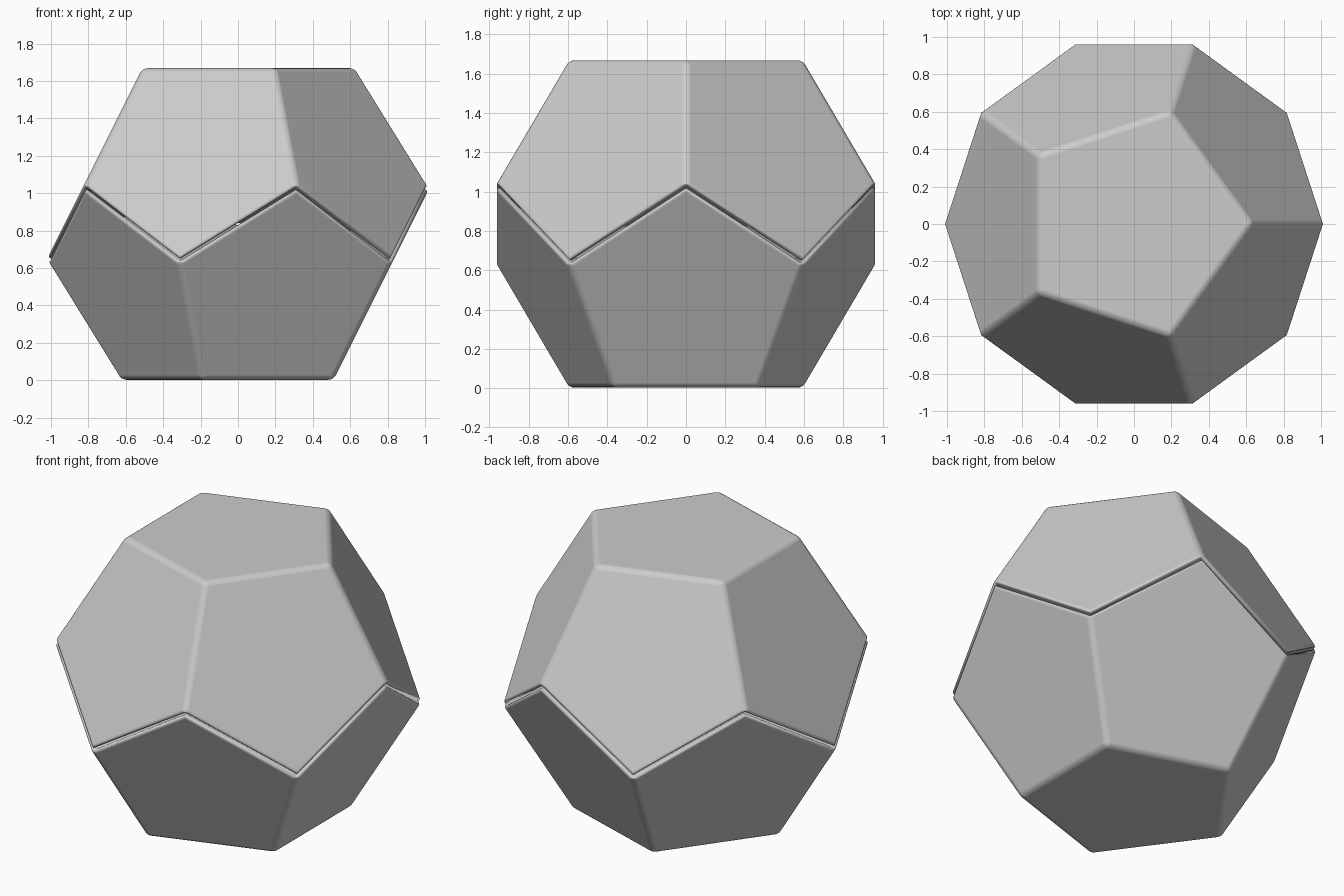
import bpy, bmesh
from math import cos, sin, pi, sqrt
from mathutils import Matrix

if "Cube" in bpy.data.objects:
    bpy.data.objects.remove(bpy.data.objects["Cube"], do_unlink=True)

PHI = (1 + sqrt(5)) / 2
S = 1.022             # equator radius before rounding
GAP = 0.006           # half the slit between the shells
BEVEL = 0.028
HEIGHT = 1.67

grey = bpy.data.materials.new("plain_grey")
grey.use_nodes = True
color = (0.6, 0.6, 0.6, 1)
grey.diffuse_color = color
grey.node_tree.nodes["Principled BSDF"].inputs["Base Color"].default_value = color


def ring(bm, radius, z, turn):
    return [bm.verts.new((radius * cos(2 * pi * i / 5 + turn),
                          radius * sin(2 * pi * i / 5 + turn), z)) for i in range(5)]


def half_shell(name, flip):
    """Half of a dodecahedron, closed by a zigzag fan, with rounded edges."""
    bm = bmesh.new()
    cap = ring(bm, S / PHI, S * PHI / 2, 0)
    high = ring(bm, S, S * (1 - PHI / 2), 0)
    low = ring(bm, S, -S * (1 - PHI / 2), pi / 5)
    centre = bm.verts.new((0, 0, 0))
    bm.faces.new(cap)
    for i in range(5):
        j = (i + 1) % 5
        bm.faces.new((cap[i], high[i], low[i], high[j], cap[j]))
        bm.faces.new((centre, low[i], high[i]))
        bm.faces.new((centre, high[j], low[i]))
    bmesh.ops.recalc_face_normals(bm, faces=bm.faces)
    outer = [e for e in bm.edges if centre not in e.verts]
    bmesh.ops.bevel(bm, geom=outer, offset=BEVEL, offset_type='OFFSET',
                    segments=5, profile=0.5, affect='EDGES', clamp_overlap=True)
    bm.transform(Matrix.Translation((0, 0, GAP)))
    if flip:
        bm.transform(Matrix.Rotation(pi, 4, 'Y'))
    bm.transform(Matrix.Translation((0, 0, HEIGHT / 2)))
    mesh = bpy.data.meshes.new(name)
    bm.to_mesh(mesh)
    bm.free()
    mesh.materials.append(grey)
    mesh.shade_smooth()
    obj = bpy.data.objects.new(name, mesh)
    bpy.context.collection.objects.link(obj)
    # keep the large faces flat while the edges stay smooth
    obj.modifiers.new("flat_faces", 'WEIGHTED_NORMAL').weight = 100


half_shell("upper_shell", False)
half_shell("lower_shell", True)
